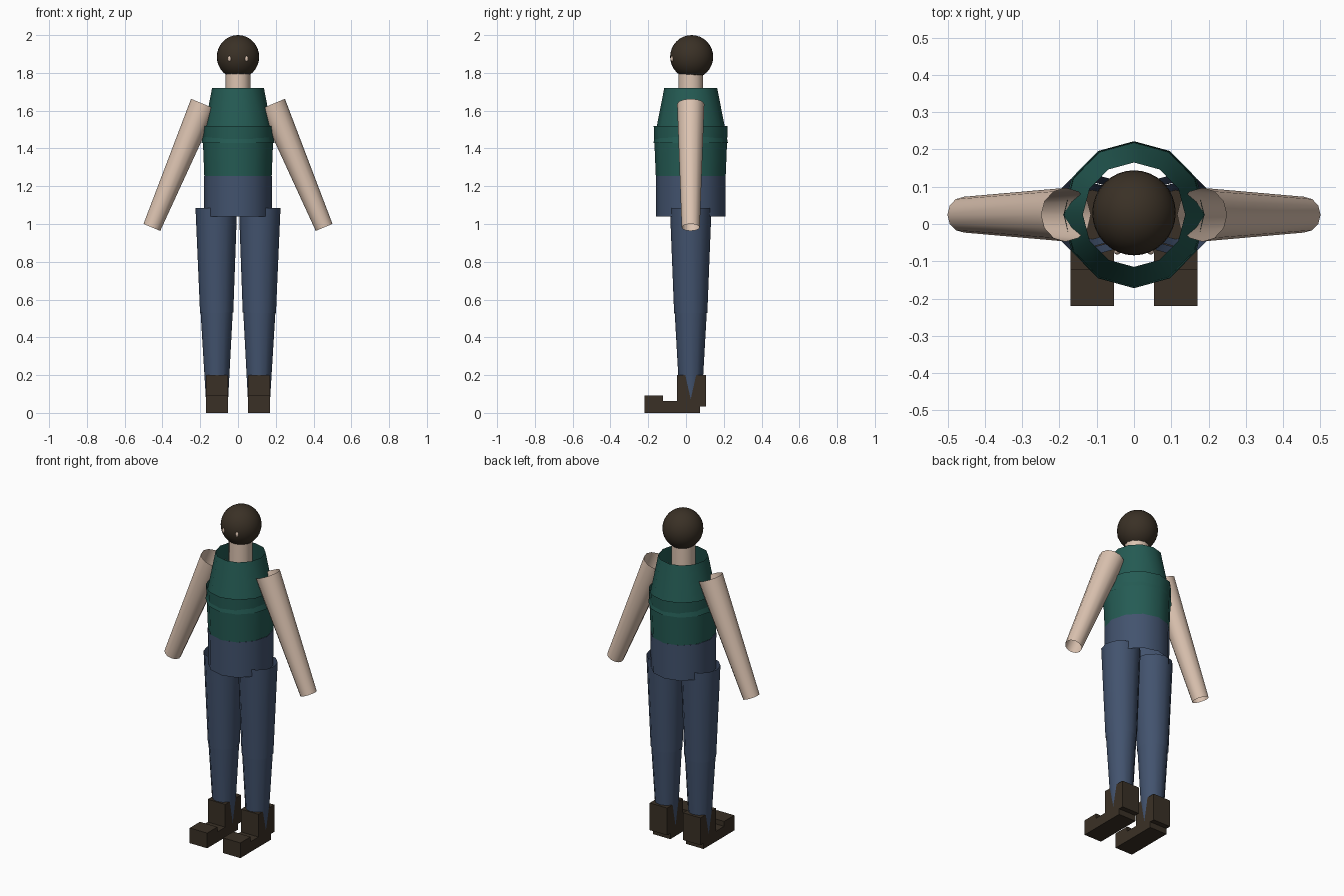
import bpy, bmesh, math
from mathutils import Vector

if "Cube" in bpy.data.objects:
    bpy.data.objects.remove(bpy.data.objects["Cube"])

CY = 0.025  # body axis in y


def mat(name, rgb):
    m = bpy.data.materials.new(name)
    m.diffuse_color = (*rgb, 1)
    m.use_nodes = True
    m.node_tree.nodes["Principled BSDF"].inputs["Base Color"].default_value = m.diffuse_color
    return m


SKIN = mat("skin", (0.72, 0.55, 0.44))
GREEN = mat("dark_green", (0.018, 0.105, 0.088))
BLUE = mat("denim_blue", (0.055, 0.086, 0.156))
BROWN = mat("dark_brown", (0.042, 0.030, 0.019))


def finish(name, bm, material, smooth):
    me = bpy.data.meshes.new(name)
    bmesh.ops.recalc_face_normals(bm, faces=bm.faces)
    for f in bm.faces:
        f.smooth = smooth
    bm.to_mesh(me)
    bm.free()
    me.materials.append(material)
    ob = bpy.data.objects.new(name, me)
    bpy.context.collection.objects.link(ob)
    return ob


def tube(name, top, bottom, r_top, r_bottom, material, sx=1.0, sides=12):
    """Open tapered tube between two points, rims square to its axis."""
    a, b = Vector(top), Vector(bottom)
    axis = (a - b).normalized()
    v = Vector((0, 1, 0))
    u = v.cross(axis).normalized()
    bm = bmesh.new()
    rings = []
    for c, r in ((a, r_top), (b, r_bottom)):
        ring = []
        for i in range(sides):
            t = 2 * math.pi * i / sides
            ring.append(bm.verts.new(c + u * (r * sx * math.cos(t)) + v * (r * math.sin(t))))
        rings.append(ring)
    for i in range(sides):
        j = (i + 1) % sides
        bm.faces.new((rings[0][i], rings[0][j], rings[1][j], rings[1][i]))
    return finish(name, bm, material, True)


def box(name, lo, hi, material):
    bm = bmesh.new()
    bmesh.ops.create_cube(bm, size=1)
    for v in bm.verts:
        for k in range(3):
            v.co[k] = lo[k] if v.co[k] < 0 else hi[k]
    return finish(name, bm, material, False)


def ball(name, centre, radii, material, seg=32, rings=16):
    bm = bmesh.new()
    bmesh.ops.create_uvsphere(bm, u_segments=seg, v_segments=rings, radius=1)
    for v in bm.verts:
        v.co = Vector([centre[k] + v.co[k] * radii[k] for k in range(3)])
    return finish(name, bm, material, True)


# Head and neck
ball("head", (0, 0.03, 1.885), (0.112, 0.114, 0.115), BROWN)
tube("neck", (0, CY, 1.80), (0, CY, 1.66), 0.066, 0.066, SKIN)

# Torso: overlapping open tubes
tube("chest", (0, CY, 1.72), (0, CY, 1.43), 0.14, 0.197, GREEN, 0.98)
tube("waist", (0, CY, 1.52), (0, CY, 1.255), 0.196, 0.185, GREEN, 0.965)
tube("hips", (0, CY, 1.255), (0, CY, 1.04), 0.185, 0.183, BLUE, 0.975)

# Paired parts
for side, s in (("left", 1), ("right", -1)):
    ball(side + "_eye", (s * 0.045, -0.073, 1.875), (0.009, 0.009, 0.015), SKIN, 12, 8)
    tube(side + "_arm", (s * 0.182, CY, 1.635), (s * 0.456, CY, 0.982), 0.072, 0.048, SKIN)
    tube(side + "_thigh", (s * 0.115, CY, 1.085), (s * 0.113, CY, 0.53), 0.110, 0.088, BLUE)
    tube(side + "_shin", (s * 0.113, CY, 0.55), (s * 0.111, CY, 0.04), 0.086, 0.057, BLUE)
    # Boot: ankle, sole and toe cap
    x0, x1 = sorted((s * 0.053, s * 0.17))
    box(side + "_boot_ankle", (x0, -0.047, 0.035), (x1, 0.105, 0.20), BROWN)
    box(side + "_boot_sole", (x0, -0.215, 0), (x1, 0.075, 0.062), BROWN)
    box(side + "_boot_toe", (x0, -0.22, 0), (x1, -0.122, 0.092), BROWN)
